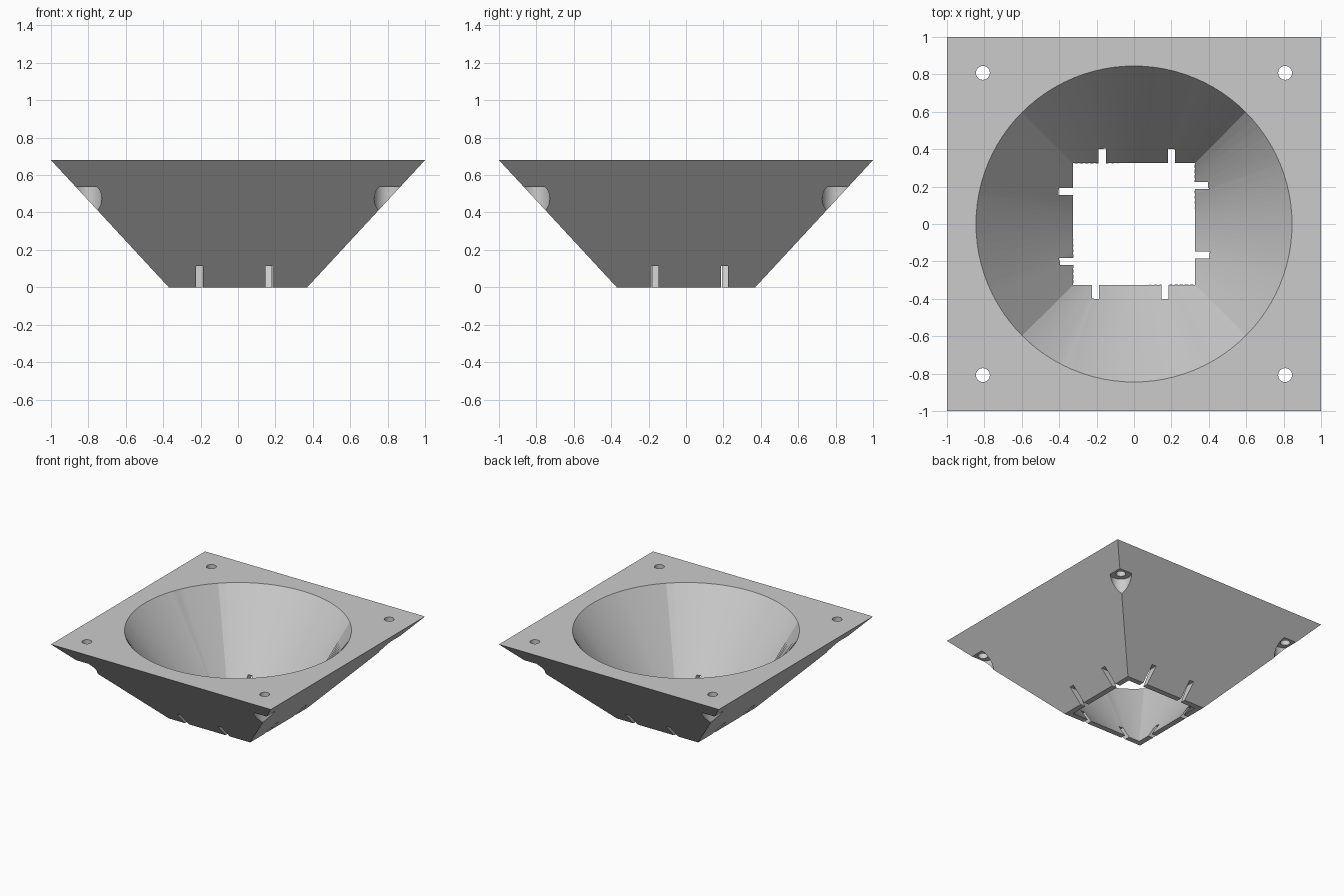
import bpy, bmesh, math
from mathutils import Vector

if "Cube" in bpy.data.objects:
    bpy.data.objects.remove(bpy.data.objects["Cube"], do_unlink=True)

HEIGHT, BASE, TOP = 0.68, 0.37, 1.0        # outer frustum half sizes
THROAT, MOUTH = 0.325, 0.845               # square opening, round opening
STEPS = 24                                 # segments per side of the funnel

grey = bpy.data.materials.new("plain grey")
grey.use_nodes = True
grey.diffuse_color = (0.6, 0.6, 0.6, 1)
grey.node_tree.nodes["Principled BSDF"].inputs["Base Color"].default_value = (0.6, 0.6, 0.6, 1)


def loft(name, lower, upper):
    """Closed solid between two loops with equal point counts."""
    bm = bmesh.new()
    low = [bm.verts.new(p) for p in lower]
    high = [bm.verts.new(p) for p in upper]
    n = len(low)
    for i in range(n):
        j = (i + 1) % n
        bm.faces.new((low[i], low[j], high[j], high[i]))
    bm.faces.new(low[::-1])
    bm.faces.new(high)
    bmesh.ops.recalc_face_normals(bm, faces=bm.faces)
    mesh = bpy.data.meshes.new(name)
    bm.to_mesh(mesh)
    bm.free()
    mesh.materials.append(grey)
    obj = bpy.data.objects.new(name, mesh)
    bpy.context.collection.objects.link(obj)
    return obj


def square(half, z):
    return [Vector((x * half, y * half, z)) for x, y in ((-1, -1), (1, -1), (1, 1), (-1, 1))]


def box(name, centre, size):
    loop = [Vector((x * size[0] / 2, y * size[1] / 2, 0)) for x, y in ((-1, -1), (1, -1), (1, 1), (-1, 1))]
    c, up = Vector(centre), Vector((0, 0, size[2] / 2))
    return loft(name, [c + p - up for p in loop], [c + p + up for p in loop])


def cylinder(name, x, y, radius, z0, z1):
    ring = [(x + radius * math.cos(a), y + radius * math.sin(a))
            for a in (math.tau * i / 48 for i in range(48))]
    return loft(name, [(u, v, z0) for u, v in ring], [(u, v, z1) for u, v in ring])


# Outer body
body = loft("funnel_body", square(BASE, 0), square(TOP, HEIGHT))
cutters = []

# Square-to-round funnel, extended a little past both ends
corners = square(THROAT, 0)
low, high = [], []
for side in range(4):
    for i in range(STEPS):
        t = i / STEPS
        angle = math.radians(-135 + 90 * (side + t))
        p = corners[side].lerp(corners[(side + 1) % 4], t)
        q = Vector((MOUTH * math.cos(angle), MOUTH * math.sin(angle), HEIGHT))
        low.append(p.lerp(q, -0.02))
        high.append(p.lerp(q, 1.02))
cutters.append(loft("funnel_cutter", low, high))

# Corner screw holes with counterbores below
for x in (-0.808, 0.808):
    for y in (-0.808, 0.808):
        cutters.append(cylinder("screw_hole_cutter", x, y, 0.037, 0.3, 0.8))
        cutters.append(cylinder("counterbore_cutter", x, y, 0.08, 0.1, 0.535))

# Slots through the bottom rim, two per side
for sign, offsets in ((-1, (-0.205, 0.165)), (1, (-0.17, 0.2))):
    for o in offsets:
        cutters.append(box("slot_cutter", (o, sign * 0.4, 0.0065), (0.038, 0.3, 0.213)))
for sign, offsets in ((-1, (-0.2, 0.173)), (1, (-0.165, 0.205))):
    for o in offsets:
        cutters.append(box("slot_cutter", (sign * 0.4, o, 0.0065), (0.3, 0.038, 0.213)))

# Cut everything, then drop the helpers
for cutter in cutters:
    cutter.hide_render = True
    mod = body.modifiers.new("cut", 'BOOLEAN')
    mod.operation, mod.solver, mod.object = 'DIFFERENCE', 'EXACT', cutter
bpy.ops.object.select_all(action='DESELECT')
bpy.context.view_layer.objects.active = body
body.select_set(True)
for mod in list(body.modifiers):
    bpy.ops.object.modifier_apply(modifier=mod.name)
for cutter in cutters:
    bpy.data.objects.remove(cutter, do_unlink=True)

bpy.ops.object.shade_smooth_by_angle(angle=math.radians(25))
